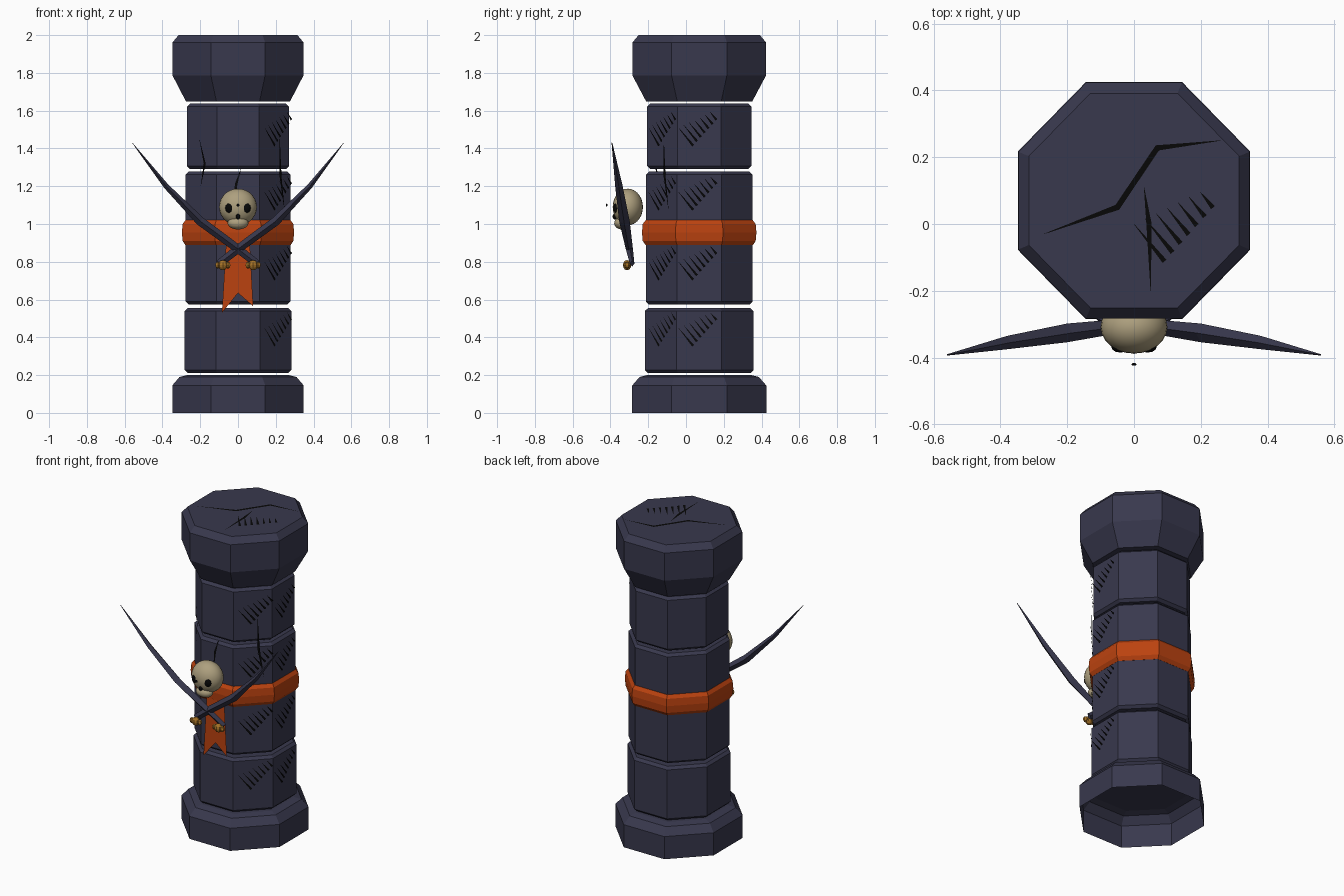
import bpy
import bmesh
from math import cos, sin, pi, radians
from mathutils import Vector

cube = bpy.data.objects.get("Cube")
if cube:
    bpy.data.objects.remove(cube, do_unlink=True)

CENTRE = Vector((0, 0.07, 0))


def material(name, colour):
    m = bpy.data.materials.new(name)
    m.use_nodes = True
    m.diffuse_color = (*colour, 1)
    m.node_tree.nodes["Principled BSDF"].inputs["Base Color"].default_value = (*colour, 1)
    return m


STONE = material("slate stone", (0.04, 0.04, 0.075))
INK = material("black crack", (0.002, 0.002, 0.002))
BONE = material("old bone", (0.42, 0.35, 0.21))
GOLD = material("dull gold", (0.38, 0.17, 0.02))
CLOTH = material("orange cloth", (0.5, 0.055, 0.005))


def finish(name, bm, mat, fix_normals=True):
    if fix_normals:
        bmesh.ops.recalc_face_normals(bm, faces=bm.faces)
    mesh = bpy.data.meshes.new(name)
    bm.to_mesh(mesh)
    bm.free()
    mesh.materials.append(mat)
    ob = bpy.data.objects.new(name, mesh)
    bpy.context.collection.objects.link(ob)
    return ob


def bridge(bm, rings):
    for a, b in zip(rings, rings[1:]):
        n = len(a)
        for i in range(n):
            j = (i + 1) % n
            bm.faces.new((a[i], a[j], b[j], b[i]))


def octagon_part(name, profile, mat, open_bottom=False):
    """Eight-sided turned part; profile holds (flat distance, height)."""
    bm = bmesh.new()
    rings = []
    for r, z in profile:
        r /= cos(pi / 8)
        angles = [pi / 8 + k * pi / 4 for k in range(8)]
        rings.append([bm.verts.new((r * cos(a), CENTRE.y + 1.02 * r * sin(a), z)) for a in angles])
    bridge(bm, rings)
    bm.faces.new(rings[-1])
    if not open_bottom:
        bm.faces.new(rings[0][::-1])
    return finish(name, bm, mat)


def block(name, r, z0, z1, mat, bevel=0.016):
    return octagon_part(name, [(r - bevel, z0), (r, z0 + bevel), (r, z1 - bevel), (r - bevel, z1)], mat)


# Column: hollow foot, three loose blocks, flared capital
octagon_part("column_base", [(0.348, 0), (0.348, 0.145), (0.31, 0.19), (0.27, 0.2)], STONE, True)
block("lower_block", 0.282, 0.21, 0.555, STONE)
block("middle_block", 0.277, 0.573, 1.277, STONE)
block("upper_block", 0.271, 1.292, 1.637, STONE)
octagon_part("capital", [(0.275, 1.648), (0.346, 1.785), (0.346, 1.962), (0.315, 2.0)], STONE)

# Cloth band round the shaft
octagon_part("sash", [(0.278, 0.888), (0.293, 0.91), (0.297, 0.955), (0.293, 1.0), (0.278, 1.02)], CLOTH)

# Hanging swallow-tailed cloth
bm = bmesh.new()
top = [bm.verts.new((x, -0.228, 0.95)) for x in (-0.06, 0, 0.06)]
tail = [bm.verts.new((x, -0.228, z)) for x, z in ((-0.085, 0.53), (0, 0.635), (0.08, 0.565))]
for i in range(2):
    bm.faces.new((tail[i], tail[i + 1], top[i + 1], top[i]))
finish("hanging_cloth", bm, CLOTH, False)


# Painted cracks: thin tapered ribbons lying just above a face
def ribbon(bm, frame, points, widths):
    origin, u, v = frame
    rows = []
    for i, p in enumerate(points):
        a = Vector(points[max(i - 1, 0)])
        b = Vector(points[min(i + 1, len(points) - 1)])
        d = (b - a).normalized()
        side = Vector((-d.y, d.x)) * widths[i] / 2
        row = []
        for q in (Vector(p) + side, Vector(p) - side):
            row.append(bm.verts.new(origin + u * q.x + v * q.y))
        rows.append(row)
    for (a, b), (c, d) in zip(rows, rows[1:]):
        bm.faces.new((a, b, d, c))


def side_frame(degrees):
    a = radians(degrees)
    n = Vector((cos(a), sin(a), 0))
    return CENTRE + n * 0.289, Vector((-n.y, n.x, 0)), Vector((0, 0, 1))


def hatch(bm, frame, x, y, size):
    for i in range(7):
        length = (0.145 - 0.014 * i) * size
        sx, sy = x + 0.033 * i * size, y + 0.016 * i * size
        ribbon(bm, frame, [(sx, sy), (sx + 0.63 * length, sy - 0.77 * length)], (0.001, 0.015 * size))


TOP = (Vector((0, 0, 2.003)), Vector((1, 0, 0)), Vector((0, 1, 0)))
bm = bmesh.new()
ribbon(bm, TOP, [(-0.27, -0.03), (-0.05, 0.05), (0.07, 0.228), (0.26, 0.25)], (0.001, 0.018, 0.018, 0.001))
ribbon(bm, TOP, [(0.03, 0.11), (0.045, 0), (0.05, -0.2)], (0.001, 0.016, 0.001))
hatch(bm, TOP, 0, 0, 1)
finish("top_cracks", bm, INK, False)

bm = bmesh.new()
for degrees, x in ((0, -0.11), (-45, -0.09)):
    for z in (1.51, 1.17, 0.8, 0.45):
        hatch(bm, side_frame(degrees), x, z, 0.85)
finish("side_hatching", bm, INK, False)

bm = bmesh.new()
taper = (0.001, 0.014, 0.001)
ribbon(bm, side_frame(-135), [(0, 1.45), (0.04, 1.32), (0.01, 1.2)], taper)
ribbon(bm, side_frame(-45), [(0.024, 1.45), (0.03, 1.25), (0.06, 1.07)], taper)
ribbon(bm, side_frame(-90), [(0.015, 1.29), (-0.01, 1.21), (-0.02, 1.1)], taper)
finish("side_cracks", bm, INK, False)


# Skull
def ball(name, centre, size, mat, segments=24, rings=14, smooth=True):
    bm = bmesh.new()
    bmesh.ops.create_uvsphere(bm, u_segments=segments, v_segments=rings, radius=1)
    for v in bm.verts:
        v.co = Vector(c + s * p for c, s, p in zip(centre, size, v.co))
    for f in bm.faces:
        f.smooth = smooth
    return finish(name, bm, mat)


ball("skull", (0, -0.308, 1.09), (0.1, 0.08, 0.097), BONE)
ball("jaw", (0, -0.34, 1.005), (0.055, 0.04, 0.034), BONE)
ball("nose_hole", (0, -0.377, 1.04), (0.011, 0.012, 0.016), INK, 8, 6)
ball("brow_chip", (0, -0.42, 1.1), (0.008, 0.004, 0.008), INK, 8, 6)

# Crossed curved blades with gold hilts, and the eye sockets
BLADE = [  # x, y, z, half width, half depth
    (0.1, -0.285, 0.79, 0.02, 0.012),
    (0, -0.3, 0.868, 0.022, 0.019),
    (-0.2, -0.326, 1.015, 0.024, 0.028),
    (-0.38, -0.355, 1.2, 0.014, 0.02),
    (-0.56, -0.392, 1.43, 0.001, 0.002),
]
for side, label in ((1, "left"), (-1, "right")):
    bm = bmesh.new()
    rings = []
    for i, (x, y, z, w, t) in enumerate(BLADE):
        a, b = BLADE[max(i - 1, 0)], BLADE[min(i + 1, len(BLADE) - 1)]
        d = Vector((b[0] - a[0], 0, b[2] - a[2])).normalized()
        across = Vector((d.z, 0, -d.x)) * w
        deep = Vector((0, t, 0))
        ring = []
        for offset in (across, deep, -across, -deep):
            p = Vector((x, y, z)) + offset
            ring.append(bm.verts.new((p.x * side, p.y, p.z)))
        rings.append(ring)
    bridge(bm, rings)
    bm.faces.new(rings[0])
    bm.faces.new(rings[-1])
    finish(label + "_hilted_blade", bm, STONE)
    ball(label + "_hilt", (0.08 * side, -0.312, 0.782), (0.026, 0.022, 0.027), GOLD, 8, 6, False)
    for k, end in ((-1, "inner"), (1, "outer")):
        ball(label + "_hilt_" + end + "_knob", (0.08 * side + 0.027 * k, -0.312, 0.782),
             (0.015, 0.015, 0.019), GOLD, 6, 4, False)
    ball(label + "_eye_socket", (0.041 * side, -0.368, 1.085), (0.027, 0.017, 0.028), INK, 12, 8)
